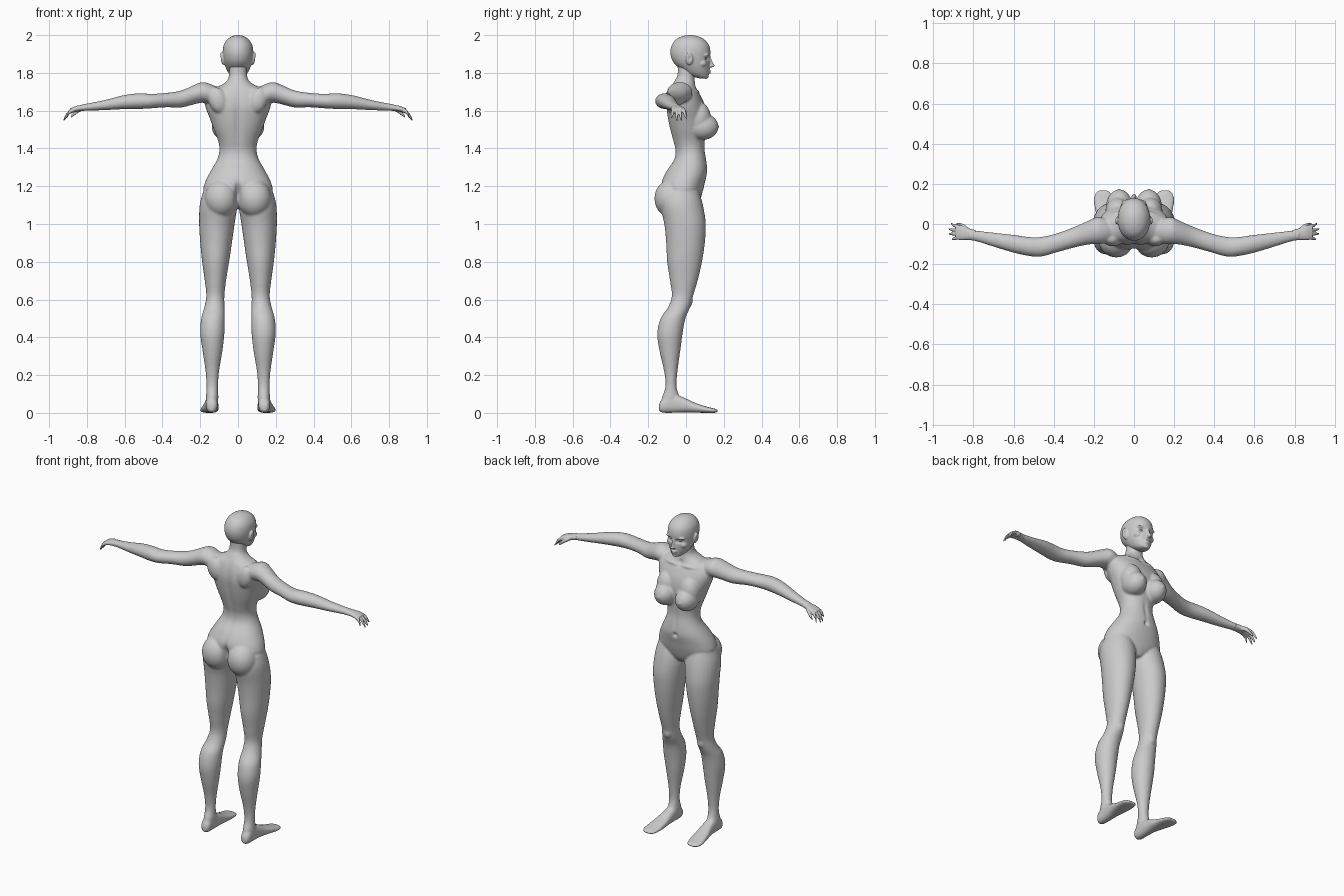
import bpy, bmesh, math
from mathutils import Vector, Matrix

skin = bpy.data.materials.new("plain grey")
skin.diffuse_color = (0.6, 0.6, 0.6, 1)


def spline(rings, n=4):
    """Catmull-Rom refinement of a list of ring parameters."""
    out = []
    for i in range(len(rings) - 1):
        p = [rings[max(0, min(len(rings) - 1, i + k))] for k in (-1, 0, 1, 2)]
        for j in range(n):
            t = j / n
            out.append([0.5 * (2 * b + (c - a) * t + (2 * a - 5 * b + 4 * c - d) * t * t
                               + (3 * b - a - 3 * c + d) * t ** 3) for a, b, c, d in zip(*p)])
    return out + [list(rings[-1])]


def loft(bm, axis, rings, s=1, seg=28, power=2.0):
    """Rings are (position, low a, high a, low b, high b) along an axis."""
    loops = []
    for t, a0, a1, b0, b1 in spline(rings):
        loop = []
        for k in range(seg):
            w = 2 * math.pi * k / seg
            c, d = math.cos(w), math.sin(w)
            a = (a0 + a1) / 2 + (a1 - a0) / 2 * math.copysign(abs(c) ** (2 / power), c)
            b = (b0 + b1) / 2 + (b1 - b0) / 2 * math.copysign(abs(d) ** (2 / power), d)
            co = {"x": (t, a, b), "y": (a, t, b), "z": (a, b, t)}[axis]
            loop.append(bm.verts.new((co[0] * s, co[1], co[2])))
        loops.append(loop)
    for l0, l1 in zip(loops, loops[1:]):
        for k in range(seg):
            bm.faces.new((l0[k], l0[(k + 1) % seg], l1[(k + 1) % seg], l1[k]))
    bm.faces.new(loops[0])
    bm.faces.new(loops[-1])


def ball(bm, c, r, s=1, tilt=0):
    m = Matrix.Translation((c[0] * s, c[1], c[2])) @ Matrix.Rotation(tilt * s, 4, "Y") @ Matrix.Diagonal((*r, 1))
    bmesh.ops.create_uvsphere(bm, u_segments=28, v_segments=18, radius=1, matrix=m)


def finish(bm, name, voxel=0, smooth=0, pushes=()):
    """Fuse the solids into one skin, soften it, then push small details in or out."""
    bmesh.ops.recalc_face_normals(bm, faces=bm.faces)
    me = bpy.data.meshes.new(name)
    bm.to_mesh(me)
    bm.free()
    ob = bpy.data.objects.new(name, me)
    bpy.context.collection.objects.link(ob)
    bpy.context.view_layer.objects.active = ob
    if voxel:
        m = ob.modifiers.new("fuse", "REMESH")
        m.mode, m.voxel_size = "VOXEL", voxel
        bpy.ops.object.modifier_apply(modifier="fuse")
        m = ob.modifiers.new("soften", "SMOOTH")
        m.factor, m.iterations = 0.5, smooth
        bpy.ops.object.modifier_apply(modifier="soften")
    for c, r, d in pushes:
        for s in ((1, -1) if c[0] else (1,)):
            for v in ob.data.vertices:
                q = sum(((v.co[i] - c[i] * (s if i == 0 else 1)) / r[i]) ** 2 for i in range(3))
                if q < 6:
                    v.co += Vector((d[0] * s, d[1], d[2])) * math.exp(-q)
    ob.data.materials.clear()
    ob.data.materials.append(skin)
    ob.data.shade_smooth()
    return ob


# Torso and neck
body = bmesh.new()
torso = [(1.085, .03, -.06, .05), (1.12, .12, -.115, .072), (1.17, .18, -.125, .088),
         (1.22, .175, -.13, .1), (1.28, .145, -.105, .113), (1.34, .111, -.065, .108),
         (1.39, .098, -.058, .1), (1.44, .105, -.07, .1), (1.5, .128, -.086, .105),
         (1.56, .150, -.098, .112), (1.62, .172, -.105, .103), (1.67, .178, -.1, .082),
         (1.71, .15, -.088, .06), (1.735, .09, -.075, .05), (1.76, .057, -.06, .046),
         (1.79, .048, -.045, .045), (1.85, .046, -.045, .04)]
loft(body, "z", [(z, -w, w, b, f) for z, w, b, f in torso], seg=40, power=2.15)

leg = [(1.17, .02, .185, -.12, .07), (1.10, .004, .203, -.135, .09), (1.0, .018, .206, -.115, .105),
       (.9, .032, .2, -.105, .1), (.8, .047, .19, -.1, .085), (.7, .063, .176, -.085, .062),
       (.62, .072, .168, -.075, .038), (.56, .071, .178, -.095, .022), (.5, .07, .195, -.135, -.003),
       (.42, .072, .2, -.152, -.018), (.33, .082, .188, -.141, -.03), (.22, .1, .172, -.116, -.045),
       (.14, .106, .167, -.109, -.05), (.08, .105, .169, -.128, -.035), (.03, .11, .168, -.135, -.04)]
foot = [(-.143, .125, .153, .012, .045), (-.125, .11, .167, .001, .075), (-.07, .106, .171, 0, .1),
        (-.01, .104, .177, .002, .08), (.05, .102, .19, .001, .053), (.11, .104, .2, 0, .033),
        (.15, .113, .196, 0, .023), (.168, .13, .175, .003, .016)]
arm = [(.10, -.085, .015, 1.63, 1.72), (.15, -.098, .03, 1.638, 1.743), (.19, -.1, .033, 1.642, 1.751),
       (.23, -.103, .015, 1.634, 1.737), (.3, -.118, -.015, 1.617, 1.707), (.38, -.14, -.045, 1.618, 1.694),
       (.46, -.162, -.064, 1.612, 1.689), (.52, -.16, -.065, 1.609, 1.692), (.6, -.143, -.054, 1.608, 1.683),
       (.7, -.113, -.043, 1.603, 1.658), (.78, -.088, -.033, 1.6, 1.641), (.83, -.078, -.026, 1.6, 1.633)]

for s in (1, -1):
    loft(body, "z", leg, s)
    loft(body, "y", foot, s, power=2.4)
    loft(body, "x", arm, s)
    # Chest, buttocks, shoulder blades, kneecaps, ankles
    ball(body, (.073, .088, 1.515), (.066, .084, .07), s)
    ball(body, (.08, .07, 1.56), (.062, .062, .085), s)
    ball(body, (.088, -.08, 1.135), (.089, .087, .1), s)
    ball(body, (.105, -.075, 1.655), (.05, .036, .07), s, .3)
    ball(body, (.118, .01, .595), (.03, .026, .04), s)
    ball(body, (.137, -.078, .085), (.036, .022, .02), s)

finish(body, "body", .0062, 7, [
    ((0, .1, 1.275), (.012, .05, .012), (0, -.014, 0)),       # navel
    ((0, -.1, 1.5), (.02, .05, .2), (0, .01, 0)),             # spine groove
    ((0, -.14, 1.15), (.014, .07, .06), (0, .03, 0)),         # rear cleft
    ((.06, .06, 1.70), (.04, .04, .008), (0, .007, .004)),    # collar bones
    ((0, .05, 1.712), (.016, .03, .016), (0, -.01, 0)),       # throat notch
    ((0, .1, 1.36), (.012, .04, .06), (0, -.005, 0)),         # belly line
    ((.075, .172, 1.515), (.008, .015, .008), (0, .005, 0)),
])

# Hands with palm, four fingers and a thumb
palm = [(.79, -.084, -.03, 1.601, 1.637), (.83, -.079, -.02, 1.598, 1.63),
        (.86, -.08, -.008, 1.594, 1.624), (.89, -.077, -.006, 1.583, 1.611)]
fingers = [(-.014, .004, .912, 1.556), (-.033, -.024, .924, 1.545),
           (-.051, -.048, .922, 1.545), (-.069, -.078, .908, 1.556)]
for s, side in ((1, "right"), (-1, "left")):
    hand = bmesh.new()
    loft(hand, "x", palm, s, power=2.3)
    for y0, y1, x, z in fingers:
        pts = [(.87, y0, 1.605, .0085, .011), (.89, y0 * .7 + y1 * .3, 1.594, .008, .0115),
               ((.89 + x) / 2 + .002, (y0 + y1) / 2, (1.594 + z) / 2 + .004, .007, .012), (x, y1, z + .004, .0045, .006)]
        loft(hand, "x", [(a, b - r, b + r, c - h, c + h) for a, b, c, r, h in pts], s, 14)
    thumb = [(.825, -.03, 1.61, .012, .011), (.85, -.01, 1.597, .01, .011),
             (.868, -.003, 1.583, .008, .01), (.884, .002, 1.569, .005, .006)]
    loft(hand, "x", [(a, b - r, b + r, c - h, c + h) for a, b, c, r, h in thumb], s, 14)
    finish(hand, side + "_hand", .0032, 3)

# Head with nose, lips, brow, cheeks and ears
head = bmesh.new()
skull = [(1.771, .016, .07, .108), (1.778, .032, .045, .117), (1.795, .048, .0, .121),
         (1.82, .062, -.03, .124), (1.85, .073, -.062, .126), (1.88, .079, -.078, .127),
         (1.915, .081, -.083, .129), (1.95, .075, -.074, .12), (1.978, .056, -.052, .096),
         (1.994, .031, -.02, .062), (2.0, .008, .012, .032)]
loft(head, "z", [(z, -w, w, b, f) for z, w, b, f in skull], seg=40, power=2.1)
loft(head, "z", [(1.829, -.013, .013, .11, .138), (1.836, -.014, .014, .11, .152),
                 (1.845, -.009, .009, .11, .149), (1.865, -.007, .007, .11, .138),
                 (1.89, -.008, .008, .11, .129)], seg=16)
ball(head, (0, .119, 1.81), (.022, .014, .0055))
ball(head, (0, .118, 1.801), (.019, .014, .006))
ball(head, (0, .105, 1.781), (.02, .015, .013))
for s in (1, -1):
    ball(head, (.033, .104, 1.897), (.03, .019, .009), s, .1)
    ball(head, (.046, .085, 1.85), (.022, .025, .02), s)
    ball(head, (.083, .017, 1.875), (.01, .02, .034), s, .2)
finish(head, "head", .0042, 4, [
    ((.032, .12, 1.876), (.017, .04, .011), (0, -.015, 0)),   # eye sockets
    ((.094, .02, 1.878), (.008, .01, .018), (-.006, 0, 0)),   # ear hollows
    ((0, .13, 1.8055), (.022, .03, .0025), (0, -.004, 0)),    # mouth line
])

# Eyes
for s, side in ((1, "right"), (-1, "left")):
    eye = bmesh.new()
    ball(eye, (.032, .096, 1.876), (.014, .014, .0085), s)
    finish(eye, side + "_eye")
